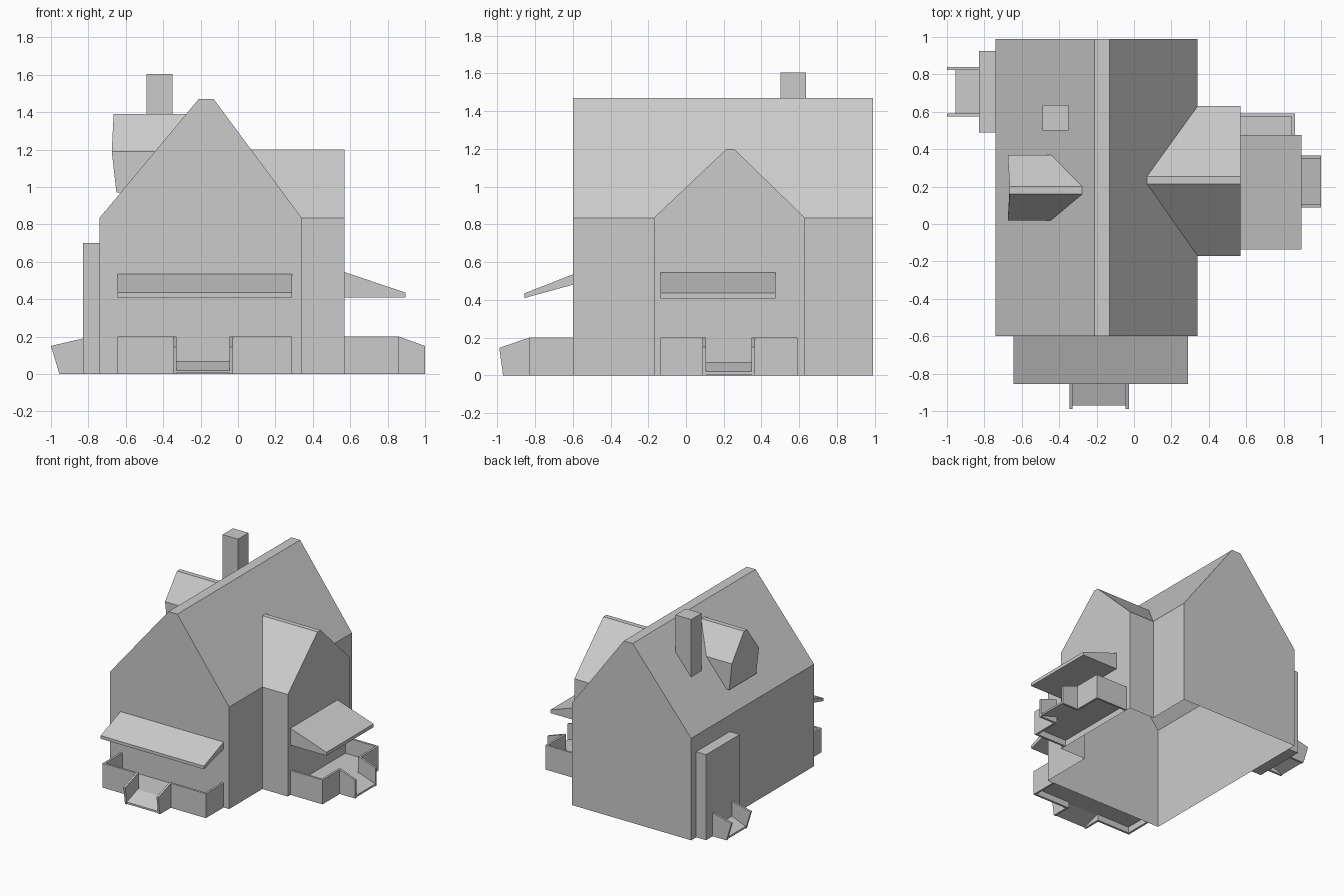
import bpy, bmesh

if "Cube" in bpy.data.objects:
    bpy.data.objects.remove(bpy.data.objects["Cube"])


def solid(name, a, b):
    """Closed solid between two matching outlines."""
    bm = bmesh.new()
    va = [bm.verts.new(p) for p in a]
    vb = [bm.verts.new(p) for p in b]
    n = len(a)
    bm.faces.new(va)
    bm.faces.new(vb[::-1])
    for i in range(n):
        j = (i + 1) % n
        bm.faces.new((va[i], vb[i], vb[j], va[j]))
    bmesh.ops.recalc_face_normals(bm, faces=bm.faces)
    me = bpy.data.meshes.new(name)
    bm.to_mesh(me)
    bm.free()
    ob = bpy.data.objects.new(name, me)
    bpy.context.collection.objects.link(ob)
    return ob


def along_x(name, yz, x0, x1):
    return solid(name, [(x0, y, z) for y, z in yz], [(x1, y, z) for y, z in yz])


def along_y(name, xz, y0, y1):
    return solid(name, [(x, y0, z) for x, z in xz], [(x, y1, z) for x, z in xz])


# Main gabled house with a cross wing, joined into one shell, open underneath
house = along_y("house", [(-.74, 0), (.34, 0), (.34, .835), (-.13, 1.47),
                          (-.21, 1.47), (-.74, .835)], -.6, .99)
wing = along_x("side_wing", [(-.17, 0), (.63, 0), (.63, .835), (.255, 1.2),
                             (.215, 1.2), (-.17, .835)], -.1, .57)
mod = house.modifiers.new("join", 'BOOLEAN')
mod.operation = 'UNION'
mod.solver = 'EXACT'
mod.object = wing
bpy.context.view_layer.objects.active = house
bpy.ops.object.modifier_apply(modifier=mod.name)
bpy.data.objects.remove(wing)
bm = bmesh.new()
bm.from_mesh(house.data)
bmesh.ops.delete(bm, geom=[f for f in bm.faces if f.calc_center_median().z < .001],
                 context='FACES')
bm.to_mesh(house.data)
bm.free()

# Roof dormer with a slightly leaning face: (x front, x back, y, z)
dormer = [(-.65, -.61, .02, .97), (-.65, -.61, .37, .97), (-.675, -.42, .37, 1.19),
          (-.665, -.26, .2, 1.39), (-.665, -.26, .16, 1.39), (-.675, -.42, .02, 1.19)]
solid("dormer", [(f, y, z) for f, b, y, z in dormer], [(b, y, z) for f, b, y, z in dormer])

# Chimney seated on the roof slope
along_y("chimney", [(-.49, 1.13), (-.35, 1.3), (-.35, 1.605), (-.49, 1.605)], .5, .635)

# Awnings
along_x("front_awning", [(-.6, .535), (-.855, .435), (-.855, .41), (-.6, .48)], -.645, .29)
along_y("side_awning", [(.57, .545), (.895, .435), (.895, .408), (.57, .408)], -.135, .475)

# Back door block
along_y("door_block", [(-.83, 0), (-.74, 0), (-.74, .7), (-.83, .7)], .49, .925)

# Wall placements: u runs along the wall, d points away from it
SIDES = {
    "front": lambda u, d, z: (u, -.6 - d, z),
    "side": lambda u, d, z: (.57 + d, u, z),
    "back": lambda u, d, z: (-.83 - d, u, z),
}
T = .017


def ramp(side, u0, u1, cheek, d0, d_end):
    """Sloped ramp between two cheek walls; cheek is a (d, z) profile."""
    put = SIDES[side]
    slope = [(d0, .07), (d_end, .02), (d_end, .005), (d0, .05)]
    for part, prof, a, b in (("cheek_a", cheek, u0, u0 + T), ("cheek_b", cheek, u1 - T, u1),
                             ("ramp", slope, u0 + T, u1 - T)):
        solid(f"{side}_{part}", [put(a, d, z) for d, z in prof],
              [put(b, d, z) for d, z in prof])


def porch(side, u0, u1, g0, g1, depth):
    """Low porch wall with a gap g0..g1 and a raised floor."""
    put = SIDES[side]
    for part, o, g, t in (("wall_a", u0, g0 + T, T), ("wall_b", u1, g1 - T, -T)):
        plan = [(o, 0), (o, depth), (g, depth), (g, depth - T), (o + t, depth - T), (o + t, 0)]
        solid(f"{side}_porch_{part}", [put(u, d, 0) for u, d in plan],
              [put(u, d, .2) for u, d in plan])
    deck = [(u0 + T, 0), (u1 - T, 0), (u1 - T, depth - T), (g1 - T, depth - T),
            (g1 - T, depth), (g0 + T, depth), (g0 + T, depth - T), (u0 + T, depth - T)]
    solid(f"{side}_porch_floor", [put(u, d, .05) for u, d in deck],
          [put(u, d, .07) for u, d in deck])


# Front, side and back entrances
porch("front", -.645, .29, -.345, -.028, .23)
ramp("front", -.345, -.028, [(.23, 0), (.37, 0), (.39, .145), (.23, .2)], .23, .37)
porch("side", -.135, .592, .088, .365, .29)
ramp("side", .088, .365, [(.29, 0), (.43, 0), (.43, .15), (.29, .2)], .29, .43)
ramp("back", .575, .84, [(0, 0), (.125, 0), (.17, .15), (0, .19)], 0, .125)
